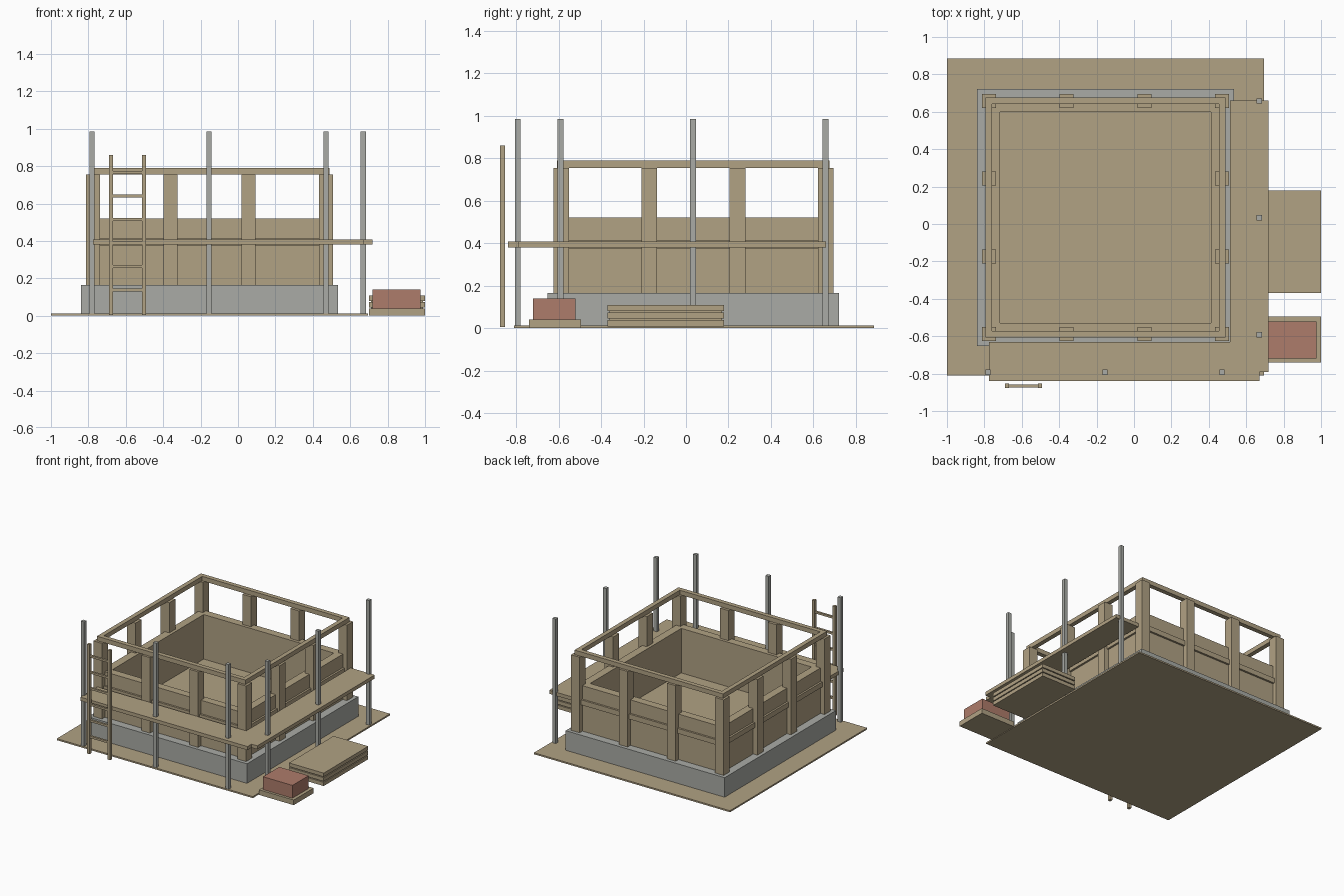
import bpy
import bmesh
from mathutils import Vector

if "Cube" in bpy.data.objects:
    bpy.data.objects.remove(bpy.data.objects["Cube"], do_unlink=True)


def material(name, colour):
    m = bpy.data.materials.new(name)
    m.use_nodes = True
    m.diffuse_color = (*colour, 1)
    bsdf = m.node_tree.nodes["Principled BSDF"]
    bsdf.inputs["Base Color"].default_value = (*colour, 1)
    bsdf.inputs["Roughness"].default_value = 0.9
    return m


timber = material("timber tan", (0.44, 0.36, 0.23))
concrete = material("concrete grey", (0.40, 0.41, 0.38))
brick = material("brick red", (0.42, 0.20, 0.145))


def boxes(name, mat, *bounds):
    """One object made of boxes, each given as x, y and z ranges."""
    bm = bmesh.new()
    for ranges in bounds:
        lo, hi = (Vector(c) for c in zip(*ranges))
        made = bmesh.ops.create_cube(bm, size=1)
        for v in made["verts"]:
            v.co = (lo + hi) / 2 + v.co * (hi - lo)
    mesh = bpy.data.meshes.new(name)
    bm.to_mesh(mesh)
    bm.free()
    mesh.materials.append(mat)
    ob = bpy.data.objects.new(name, mesh)
    bpy.context.collection.objects.link(ob)
    return ob


# Centre of the building in plan
CX, CY = -0.1525, 0.035


def ring(name, mat, outer, inner, z):
    """Square frame around the building centre, from two half widths."""
    bm = bmesh.new()
    loops = []
    for half, h in ((outer, z[0]), (outer, z[1]), (inner, z[1]), (inner, z[0])):
        loops.append([bm.verts.new((CX + half * sx, CY + half * sy, h))
                      for sx, sy in ((-1, -1), (1, -1), (1, 1), (-1, 1))])
    for a, b in zip(loops, loops[1:] + loops[:1]):
        for i in range(4):
            j = (i + 1) % 4
            bm.faces.new((a[i], a[j], b[j], b[i]))
    bmesh.ops.recalc_face_normals(bm, faces=bm.faces)
    mesh = bpy.data.meshes.new(name)
    bm.to_mesh(mesh)
    bm.free()
    mesh.materials.append(mat)
    ob = bpy.data.objects.new(name, mesh)
    bpy.context.collection.objects.link(ob)
    return ob


# Ground sheet, foundation and floor
boxes("ground_sheet", timber, ((-1, 0.695), (-0.81, 0.885), (0, 0.012)))
boxes("foundation", concrete,
      ((CX - 0.687, CX + 0.687), (CY - 0.687, CY + 0.687), (0.004, 0.165)))
boxes("floor", timber,
      ((CX - 0.58, CX + 0.58), (CY - 0.58, CY + 0.58), (0.16, 0.172)))

# Walls with a raised rail, and the beam on top of the posts
ring("walls", timber, 0.625, 0.563, (0.165, 0.52))
ring("wall_rail", timber, 0.64, 0.60, (0.375, 0.415))
ring("top_beam", timber, 0.642, 0.607, (0.755, 0.79))

# Posts around the outside, four to a side
steps = (-0.623, -0.208, 0.208, 0.623)
posts = []
for px in steps:
    for py in steps:
        if max(abs(px), abs(py)) > 0.6:
            x, y = CX + px, CY + py
            posts.append(((x - 0.037, x + 0.037), (y - 0.037, y + 0.037), (0.165, 0.755)))
boxes("wall_posts", timber, *posts)

# Scaffold decks along the front and the left side
boxes("front_deck", timber, ((-0.775, 0.67), (-0.84, -0.63), (0.38, 0.408)))
boxes("side_deck", timber, ((0.512, 0.72), (-0.79, 0.66), (0.38, 0.408)))

# Scaffold poles
spots = [(x, -0.793) for x in (-0.78, -0.155, 0.47)]
spots += [(0.67, y) for y in (-0.592, 0.033, 0.658)]
boxes("scaffold_poles", concrete,
      *[((x - 0.014, x + 0.014), (y - 0.014, y + 0.014), (0.004, 0.985)) for x, y in spots])

# Ladder
ladder = [((x - 0.011, x + 0.011), (-0.877, -0.853), (0.004, 0.86)) for x in (-0.68, -0.503)]
for i in range(6):
    z = 0.137 + 0.126 * i
    ladder.append(((-0.68, -0.503), (-0.873, -0.857), (z - 0.008, z + 0.008)))
boxes("ladder", timber, *ladder)

# Stack of boards held apart by thin spacers
stack = [((0.70, 1), (-0.37, 0.18), (0.008 + 0.036 * i, 0.037 + 0.036 * i)) for i in range(3)]
stack.append(((0.71, 0.99), (-0.36, 0.17), (0.02, 0.1)))
boxes("board_stack", timber, *stack)

# Pallet with a block of bricks
boxes("pallet", timber, ((0.70, 1), (-0.74, -0.495), (0, 0.04)))
boxes("brick_pile", brick, ((0.72, 0.975), (-0.72, -0.52), (0.04, 0.14)))
